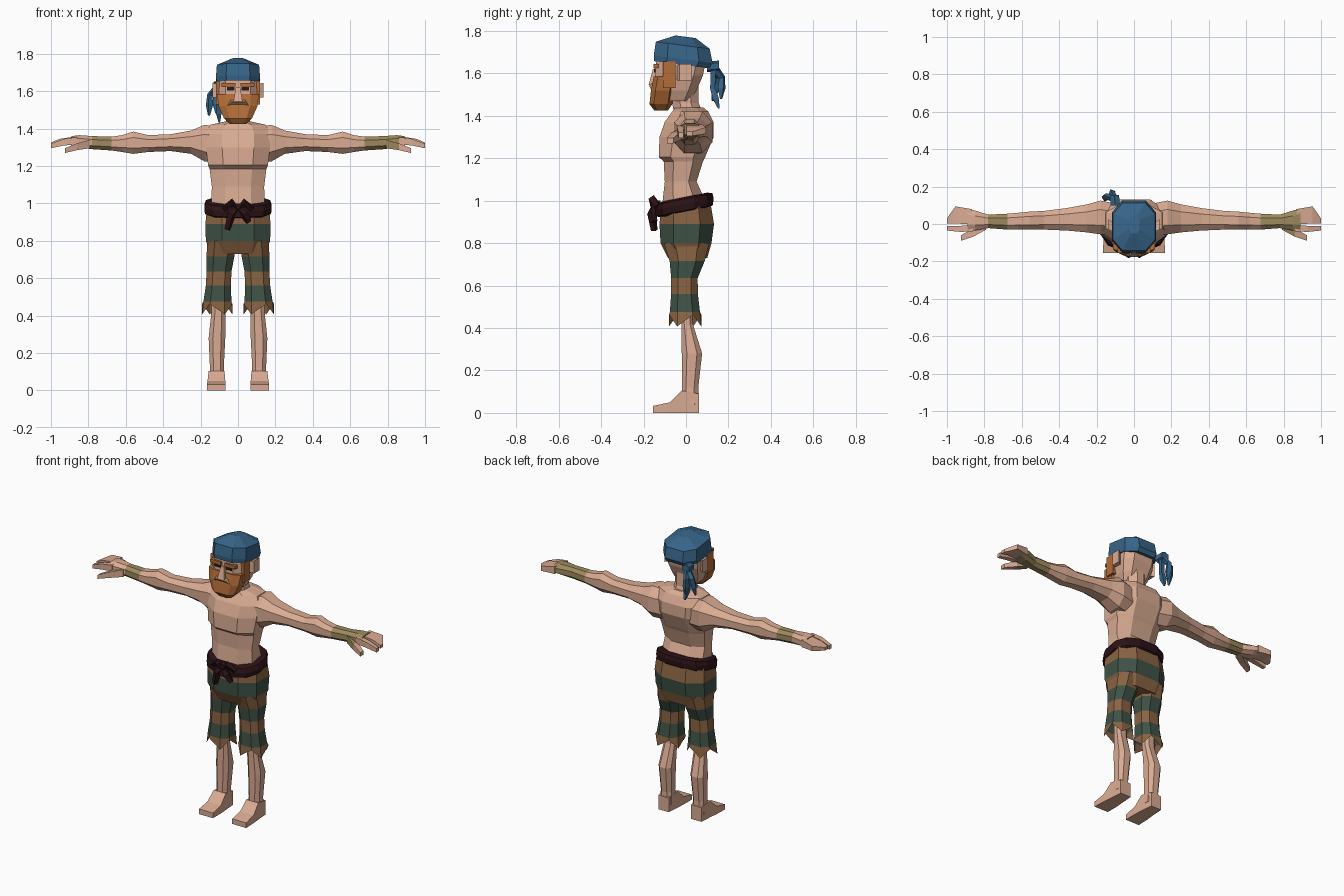
import bpy, bmesh, math
from mathutils import Vector

cube = bpy.data.objects.get("Cube")
if cube:
    bpy.data.objects.remove(cube, do_unlink=True)


def material(name, *rgb):
    m = bpy.data.materials.new(name)
    m.use_nodes = True
    m.diffuse_color = (*rgb, 1)
    m.node_tree.nodes["Principled BSDF"].inputs["Base Color"].default_value = (*rgb, 1)
    return m


skin = material("skin", .70, .41, .29)
blue = material("blue cloth", .038, .13, .25)
brown = material("brown cloth", .25, .125, .055)
green = material("dark green cloth", .05, .085, .062)
maroon = material("maroon rope", .024, .006, .008)
orange = material("orange hair", .46, .155, .04)
olive = material("olive wrap", .34, .25, .11)
tan = material("pale moustache", .42, .27, .13)
dark = material("dark eyes", .02, .01, .008)


def loft(name, mats, rings, axis="z", n=8, p=1.0, side=1, tilt=0, jag=0, caps=True):
    """Skin rings of (position, a_min, a_max, b_min, b_max) along an axis."""
    if not isinstance(mats, list):
        mats = [mats] * (len(rings) - 1)
    palette = list(dict.fromkeys(mats))
    bm = bmesh.new()
    unit = math.cos(math.pi / n)

    def shape(v):
        return math.copysign(min(abs(v) / unit, 1) ** p, v)

    loops = []
    for r, (t, a0, a1, b0, b1) in enumerate(rings):
        loop = []
        for i in range(n):
            ang = 2 * math.pi * (i + .5) / n
            a = (a0 + a1) / 2 + (a1 - a0) / 2 * shape(math.cos(ang))
            b = (b0 + b1) / 2 + (b1 - b0) / 2 * shape(math.sin(ang))
            h = t + tilt * b + (jag * (-1) ** i if r == 0 else 0)
            co = {"x": (h, a, b), "y": (a, h, b), "z": (a, b, h)}[axis]
            loop.append(bm.verts.new((co[0] * side, co[1], co[2])))
        loops.append(loop)
    for k, (lo, hi) in enumerate(zip(loops, loops[1:])):
        for i in range(n):
            j = (i + 1) % n
            f = bm.faces.new((lo[i], lo[j], hi[j], hi[i]))
            f.material_index = palette.index(mats[k])
    if caps:
        bm.faces.new(loops[0]).material_index = palette.index(mats[0])
        bm.faces.new(loops[-1]).material_index = palette.index(mats[-1])
    bmesh.ops.recalc_face_normals(bm, faces=bm.faces)
    me = bpy.data.meshes.new(name)
    bm.to_mesh(me)
    bm.free()
    for m in palette:
        me.materials.append(m)
    ob = bpy.data.objects.new(name, me)
    bpy.context.collection.objects.link(ob)
    return ob


def centred(rings):
    return [(t, -w, w, y0, y1) for t, w, y0, y1 in rings]


def box(name, mat, x, y, z, side=1):
    return loft(name, mat, [(y[0], *x, *z), (y[1], *x, *z)], "y", 4, side=side)


def strand(name, mat, points, radii):
    """Faceted tapering strand through a few points."""
    cu = bpy.data.curves.new(name, "CURVE")
    cu.dimensions, cu.bevel_depth, cu.bevel_resolution = "3D", 1, 0
    cu.use_fill_caps = True
    sp = cu.splines.new("POLY")
    sp.points.add(len(points) - 1)
    for q, co, r in zip(sp.points, points, radii):
        q.co, q.radius = (*co, 1), r
    helper = bpy.data.objects.new(name + " path", cu)
    bpy.context.collection.objects.link(helper)
    bpy.context.view_layer.update()
    me = bpy.data.meshes.new_from_object(helper.evaluated_get(bpy.context.evaluated_depsgraph_get()))
    bpy.data.objects.remove(helper)
    me.materials.clear()
    me.materials.append(mat)
    for f in me.polygons:
        f.use_smooth = False
    bpy.context.collection.objects.link(bpy.data.objects.new(name, me))


# Torso with a step under the chest, and neck
loft("torso", skin, centred([
    (.9, .13, -.09, .09), (1, .142, -.11, .09), (1.09, .14, -.1, .05), (1.185, .152, -.105, .08),
    (1.205, .16, -.128, .09), (1.3, .172, -.125, .13), (1.37, .175, -.1, .13),
    (1.42, .15, -.065, .105), (1.44, .06, -.05, .08)]), p=.8)
loft("neck", skin, centred([(1.38, .075, -.05, .09), (1.46, .06, -.065, .06), (1.56, .065, -.08, .06)]))

# Trousers: hips, belt and striped legs
loft("trouser_hips", [brown, green, brown], centred([
    (.73, .145, -.085, .1), (.8, .172, -.12, .12), (.89, .174, -.125, .132), (.99, .165, -.115, .115)]), p=.8)
loft("rope_belt", maroon, centred([
    (.945, .16, -.12, .11), (.955, .177, -.142, .127), (.985, .18, -.145, .13),
    (1.01, .172, -.135, .125), (1.018, .15, -.11, .1)]), n=12, p=.8, tilt=.2)
box("belt_knot", maroon, (-.035, .035), (-.165, -.12), (.925, 1.0))
for s, drop in ((1, .9), (-1, .86)):
    strand("belt_tail", maroon, [(0, -.145, .98), (s * .035, -.16, .94), (s * .058, -.15, drop)],
           [.018, .024, .016])
    strand("belt_loop", maroon, [(0, -.15, .96), (s * .035, -.155, 1.005), (s * .075, -.135, .97)],
           [.015, .022, .018])

for s, label in ((1, "left"), (-1, "right")):
    loft(label + "_trouser_leg", [brown, green, brown, green, brown], [
        (.435, .03, .192, -.08, .072), (.475, .035, .185, -.076, .066), (.56, .038, .172, -.07, .056),
        (.635, .035, .168, -.07, .055), (.715, .02, .168, -.077, .088), (.8, .004, .165, -.105, .11)],
        p=.8, side=s, jag=.028, caps=False)
    # Bare shin and foot
    loft(label + "_shin", skin, [
        (.04, .073, .155, -.02, .06), (.12, .076, .15, -.02, .058), (.28, .068, .157, -.02, .076),
        (.42, .068, .142, -.022, .032), (.6, .065, .14, -.03, .03)], side=s, p=.8)
    loft(label + "_foot", skin, [
        (.062, .078, .152, 0, .09), (-.02, .072, .157, 0, .105), (-.075, .068, .163, 0, .05),
        (-.155, .068, .166, 0, .033)], "y", 4, side=s)

    # Arm with wrist wrap; the left wrap also covers the palm
    palm = olive if s > 0 else skin
    loft(label + "_arm", [skin] * 7 + [olive, palm, palm], [
        (.1, -.06, .11, 1.22, 1.41), (.18, -.055, .125, 1.225, 1.42), (.25, -.045, .105, 1.265, 1.39),
        (.36, -.035, .085, 1.28, 1.37), (.48, -.03, .07, 1.275, 1.365), (.56, -.03, .066, 1.265, 1.384),
        (.62, -.03, .06, 1.275, 1.365), (.675, -.03, .055, 1.283, 1.357), (.78, -.022, .05, 1.29, 1.36),
        (.85, -.035, .072, 1.3, 1.365), (.89, -.038, .082, 1.31, 1.36)], "x", p=.85, side=s)
    loft(label + "_index_finger", skin, [
        (.86, -.04, -.005, 1.315, 1.355), (.93, -.042, -.01, 1.31, 1.345), (1, -.035, -.012, 1.295, 1.32)],
        "x", 4, side=s)
    loft(label + "_fingers", skin, [
        (.87, 0, .08, 1.312, 1.358), (.955, .002, .094, 1.315, 1.345), (1, .003, .03, 1.305, 1.325)],
        "x", 4, side=s)
    loft(label + "_thumb", [palm, skin], [
        (.79, -.03, .02, 1.295, 1.34), (.86, -.068, -.025, 1.285, 1.322), (.925, -.09, -.06, 1.27, 1.295)],
        "x", 4, side=s)

    # Ear, sideburn, brow and eye
    loft(label + "_ear", skin, [(.1, -.045, .0, 1.57, 1.635), (.135, -.03, .025, 1.565, 1.645)],
         "x", 4, side=s)
    box(label + "_sideburn", orange, (.085, .117), (-.108, -.05), (1.53, 1.655), s)
    box(label + "_brow", orange, (.014, .088), (-.154, -.13), (1.625, 1.645), s)
    box(label + "_eye", dark, (.02, .06), (-.15, -.142), (1.605, 1.622), s)

# Head, nose, beard and moustache
loft("head", skin, centred([
    (1.47, .07, -.13, .02), (1.52, .092, -.145, .05), (1.59, .108, -.145, .08), (1.69, .108, -.14, .1)]), p=.55)
loft("nose", skin, [(1.545, -.024, .024, -.176, -.13), (1.62, -.012, .012, -.156, -.13)], n=4)
loft("beard", orange, centred([
    (1.425, .045, -.15, -.085), (1.455, .075, -.172, -.065), (1.52, .104, -.165, -.055),
    (1.585, .112, -.152, -.05)]), p=.55)
strand("moustache", tan, [(-.068, -.15, 1.512), (-.035, -.158, 1.54), (.035, -.158, 1.54), (.068, -.15, 1.512)],
       [.008, .016, .016, .008])

# Bandana, its knot and hanging tails
loft("bandana", blue, centred([
    (1.638, .114, -.15, .11), (1.665, .118, -.152, .125), (1.73, .113, -.142, .112),
    (1.772, .03, -.05, .045)]), p=.7, tilt=-.13)
loft("bandana_knot", blue, [(.1, -.125, -.075, 1.605, 1.655), (.155, -.13, -.08, 1.61, 1.66)], "y", 6)
for end, mid in ((Vector((-.155, .125, 1.47)), Vector((-.15, .15, 1.58))),
                 (Vector((-.1, .155, 1.435)), Vector((-.105, .125, 1.53))),
                 (Vector((-.115, .165, 1.48)), Vector((-.12, .17, 1.58)))):
    strand("bandana_tail", blue, [(-.1, .13, 1.635), mid, (mid + end) / 2, end], [.018, .016, .02, .006])
